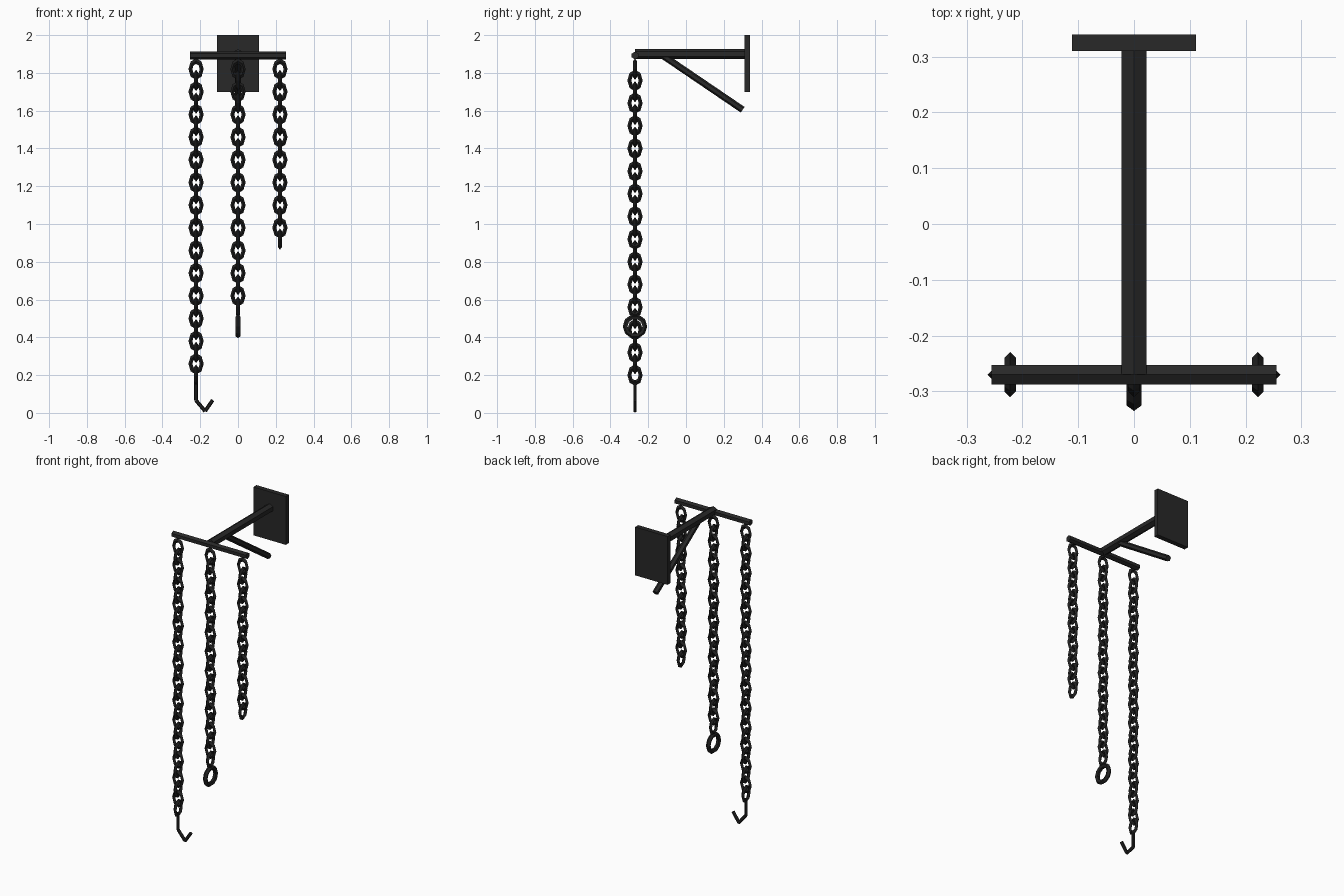
import bpy, bmesh, math
from mathutils import Vector, Matrix

if "Cube" in bpy.data.objects:
    bpy.data.objects.remove(bpy.data.objects["Cube"])


def material(name, v):
    m = bpy.data.materials.new(name)
    m.diffuse_color = (v, v, v, 1)
    m.use_nodes = True
    m.node_tree.nodes["Principled BSDF"].inputs["Base Color"].default_value = m.diffuse_color
    return m


IRON = material("dark iron", 0.021)
CHAIN = material("black chain steel", 0.015)
Y = -0.27  # plane of the hanging chains


def finish(name, bm, mat):
    bmesh.ops.recalc_face_normals(bm, faces=bm.faces[:])
    me = bpy.data.meshes.new(name)
    bm.to_mesh(me)
    bm.free()
    me.materials.append(mat)
    ob = bpy.data.objects.new(name, me)
    bpy.context.collection.objects.link(ob)
    return ob


def add_bar(bm, a, b, r, sides=6):
    """Straight bar between two points, with a corner edge facing up."""
    a, b = Vector(a), Vector(b)
    d = (b - a).normalized()
    side = d.cross(Vector((0, 0, 1)))
    side = side.normalized() if side.length > 0.01 else Vector((0, 1, 0))
    up = side.cross(d)
    rings = []
    for p in (a, b):
        rings.append([bm.verts.new(p + r * (up * math.cos(t) + side * math.sin(t)))
                      for t in (math.tau * i / sides for i in range(sides))])
    for i in range(sides):
        j = (i + 1) % sides
        bm.faces.new((rings[0][i], rings[0][j], rings[1][j], rings[1][i]))
    bm.faces.new(rings[0])
    bm.faces.new(rings[1])


def add_ring(bm, centre, R, r, segs, sides, stretch=1.0, turned=False):
    """Upright ring in the XZ plane, or in the YZ plane when turned."""
    rows = []
    for i in range(segs):
        a = math.tau * i / segs
        row = []
        for k in range(sides):
            t = math.tau * k / sides
            q = R + r * math.cos(t)
            p = Vector((q * math.cos(a), r * math.sin(t), q * math.sin(a) * stretch))
            if turned:
                p = Vector((p.y, p.x, p.z))
            row.append(bm.verts.new(p + Vector(centre)))
        rows.append(row)
    for i in range(segs):
        n = (i + 1) % segs
        for k in range(sides):
            m = (k + 1) % sides
            bm.faces.new((rows[i][k], rows[n][k], rows[n][m], rows[i][m]))


# Wall plate
bm = bmesh.new()
bmesh.ops.create_cube(bm, size=1, matrix=Matrix.Translation((0, 0.325, 1.85))
                      @ Matrix.Diagonal((0.222, 0.03, 0.30, 1)))
finish("wall_plate", bm, IRON)

# Support arm, diagonal brace and crossbar
for name, a, b, r in (
        ("support_arm", (0, Y, 1.90), (0, 0.315, 1.90), 0.026),
        ("diagonal_brace", (0, -0.12, 1.89), (0, 0.30, 1.605), 0.018),
        ("crossbar", (-0.255, Y, 1.892), (0.255, Y, 1.892), 0.02)):
    bm = bmesh.new()
    add_bar(bm, a, b, r)
    finish(name, bm, IRON)

# Three chains of alternating links
for name, x, count in (("long_chain", -0.222, 28),
                       ("middle_chain", 0, 22),
                       ("short_chain", 0.222, 16)):
    bm = bmesh.new()
    for i in range(count):
        add_ring(bm, (x, Y, 1.82 - 0.06 * i), 0.03, 0.0105, 8, 4, 1.4, i % 2 == 1)
    finish(name, bm, CHAIN)

# Ring at the end of the middle chain
bm = bmesh.new()
add_ring(bm, (0, Y, 0.458), 0.051, 0.014, 10, 5, 1, True)
finish("end_ring", bm, CHAIN)

# Hook at the end of the long chain
bm = bmesh.new()
path = [(-0.222, Y, 0.17), (-0.222, Y, 0.066), (-0.174, Y, 0.009), (-0.134, Y, 0.068)]
for a, b in zip(path, path[1:]):
    add_bar(bm, a, b, 0.01)
finish("hook", bm, CHAIN)
